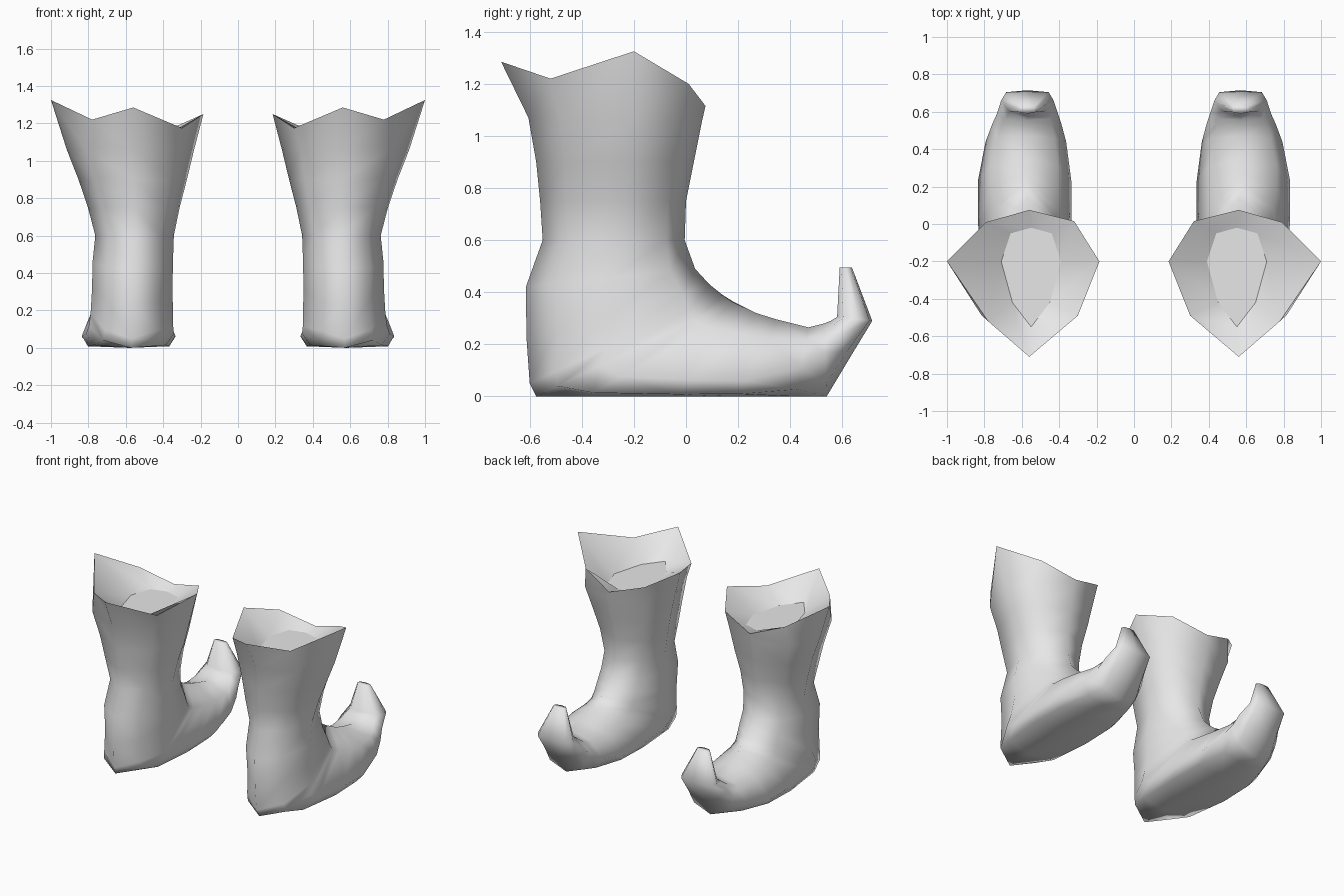
import bpy, bmesh, math

cube = bpy.data.objects.get("Cube")
if cube:
    bpy.data.objects.remove(cube, do_unlink=True)

grey = bpy.data.materials.new("plain_grey")
grey.use_nodes = True
grey.diffuse_color = (0.8, 0.8, 0.8, 1)
grey.node_tree.nodes["Principled BSDF"].inputs["Base Color"].default_value = (0.8, 0.8, 0.8, 1)

SIDES = 8

# Flared cuff rim, clockwise from the instep side
RIM = [(.56, .075, 1.115), (.79, .01, 1.2), (1, -.2, 1.325), (.78, -.52, 1.22),
       (.56, -.71, 1.285), (.30, -.49, 1.175), (.185, -.2, 1.25), (.32, .015, 1.19)]

# Sections: instep (y, z), heel or sole (y, z), centre x, half width,
# position of the widest point from sole to instep, squareness of the lower half
SECTIONS = [
    ((.06, 1.05), (-.605, 1.07), .575, .34, .6, 1),
    ((.03, .9), (-.575, .9), .563, .29, .6, 1),
    ((0, .75), (-.56, .75), .557, .245, .58, 1),
    ((-.005, .6), (-.55, .6), .553, .21, .55, 1.1),
    ((.035, .49), (-.615, .42), .563, .215, .5, 1.15),
    ((.09, .43), (-.612, .22), .565, .215, .48, 1.2),
    ((.14, .39), (-.6, .05), .568, .22, .4, 1.2),
    ((.18, .365), (-.575, 0), .572, .225, .32, 1.2),
    ((.22, .345), (-.38, 0), .577, .235, .22, .6),
    ((.27, .32), (-.05, 0), .585, .25, .2, .4),
    ((.35, .295), (.2, 0), .585, .25, .2, .5),
    ((.47, .265), (.42, 0), .578, .215, .42, .8),
    ((.53, .28), (.54, 0), .573, .185, .6, 1),
    ((.555, .29), (.63, .15), .57, .165, .6, .9),
    ((.58, .305), (.715, .29), .57, .14, .4, .6),
    ((.59, .495), (.637, .495), .57, .05, .5, .7),
]


def section_points(top, low, cx, width, mid, square):
    """Closed outline running from the instep round to the sole and back."""
    points = []
    for i in range(SIDES):
        a = math.tau * i / SIDES
        c, s = math.cos(a), math.sin(a)
        t = mid + (1 - mid) * c if c > 0 else mid - mid * abs(c) ** square
        w = width * math.copysign(abs(s) ** (1 if c > 0 else square), s)
        points.append((cx + w, low[0] + (top[0] - low[0]) * t,
                       low[1] + (top[1] - low[1]) * t))
    return points


def opening_points(z):
    """Pointed outline of the floor inside the cuff."""
    half = [(0, -.02), (.11, -.05), (.16, -.2), (.1, -.42), (0, -.55)]
    around = half + [(-x, y) for x, y in half[3:0:-1]]
    return [(.55 + x, y, z) for x, y in around]


def make_boot(name, side):
    bm = bmesh.new()
    outlines = [opening_points(1.1), RIM] + [section_points(*s) for s in SECTIONS]
    rings = [[bm.verts.new((x * side, y, z)) for x, y, z in o] for o in outlines]
    # Skin from the inner floor over the rim and down to the toe tip
    for a, b in zip(rings, rings[1:]):
        for i in range(SIDES):
            j = (i + 1) % SIDES
            bm.faces.new((a[i], a[j], b[j], b[i]))
    floor = bm.faces.new(rings[0])
    bm.faces.new(rings[-1])
    for edge in floor.edges:
        edge.smooth = False
    bmesh.ops.recalc_face_normals(bm, faces=bm.faces)
    mesh = bpy.data.meshes.new(name)
    bm.to_mesh(mesh)
    bm.free()
    mesh.materials.append(grey)
    boot = bpy.data.objects.new(name, mesh)
    bpy.context.collection.objects.link(boot)
    bpy.ops.object.select_all(action='DESELECT')
    boot.select_set(True)
    bpy.context.view_layer.objects.active = boot
    bpy.ops.object.shade_smooth_by_angle(angle=math.radians(95), keep_sharp_edges=True)


make_boot("left_boot", 1)
make_boot("right_boot", -1)
